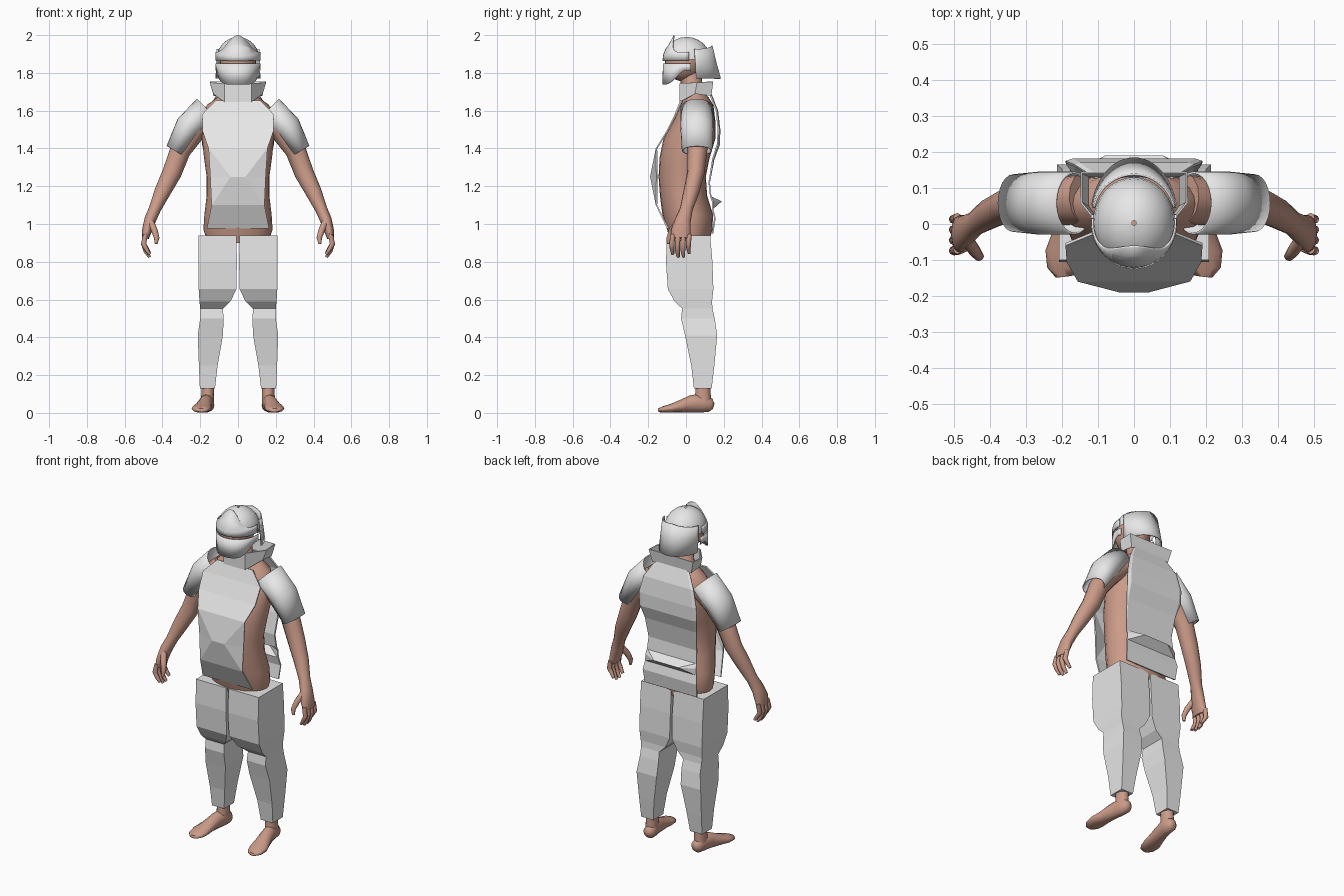
import bpy
from math import sin, cos, pi, radians
from mathutils import Vector

cube = bpy.data.objects.get("Cube")
if cube:
    bpy.data.objects.remove(cube, do_unlink=True)


def material(name, rgb):
    m = bpy.data.materials.new(name)
    m.use_nodes = True
    m.diffuse_color = (*rgb, 1)
    m.node_tree.nodes["Principled BSDF"].inputs["Base Color"].default_value = (*rgb, 1)
    return m


steel = material("steel grey", (0.8, 0.8, 0.8))
skin = material("skin", (0.6, 0.33, 0.25))


def loft(name, rings, mat, closed=True, caps=False, smooth=None, thick=0, subdiv=0):
    """Skin a list of equal-length point rings."""
    n = len(rings[0])
    verts = [p for r in rings for p in r]
    faces = []
    for i in range(len(rings) - 1):
        for j in range(n if closed else n - 1):
            k = (j + 1) % n
            faces.append((i * n + j, i * n + k, (i + 1) * n + k, (i + 1) * n + j))
    if caps:
        faces += [tuple(reversed(range(n))), tuple(range(len(verts) - n, len(verts)))]
    mesh = bpy.data.meshes.new(name)
    mesh.from_pydata(verts, [], faces)
    mesh.materials.append(mat)
    mesh.validate()
    ob = bpy.data.objects.new(name, mesh)
    bpy.context.collection.objects.link(ob)
    bpy.ops.object.select_all(action='DESELECT')
    bpy.context.view_layer.objects.active = ob
    ob.select_set(True)
    bpy.ops.object.mode_set(mode='EDIT')
    bpy.ops.mesh.select_all(action='SELECT')
    bpy.ops.mesh.normals_make_consistent(inside=False)
    bpy.ops.object.mode_set(mode='OBJECT')
    if smooth:
        bpy.ops.object.shade_smooth_by_angle(angle=radians(smooth))
    if thick:
        mod = ob.modifiers.new("Thickness", 'SOLIDIFY')
        mod.thickness, mod.offset = thick, -1
    if subdiv:
        mod = ob.modifiers.new("Rounding", 'SUBSURF')
        mod.levels = mod.render_levels = subdiv
    return ob


def tube(name, path, mat, n=12, side=Vector((0, 1, 0)), **kw):
    """Elliptical tube; path entries are x, y, z, radius across, radius along side."""
    pts = [Vector(p[:3]) for p in path]
    rings = []
    for i, p in enumerate(path):
        t = (pts[min(i + 1, len(pts) - 1)] - pts[max(i - 1, 0)]).normalized()
        u = t.cross(side).normalized()
        v = u.cross(t).normalized()
        rings.append([pts[i] + u * p[3] * cos(2 * pi * j / n) + v * p[4] * sin(2 * pi * j / n)
                      for j in range(n)])
    return loft(name, rings, mat, **kw)


def plate(name, rows):
    """Four-column armour plate; rows are z, half width, edge y, inner half width, inner y."""
    rings = [[(-w, ye, z), (-c, yc, z), (c, yc, z), (w, ye, z)] for z, w, ye, c, yc in rows]
    return loft(name, rings, steel, closed=False, thick=0.008)


def arc(name, rows, a0, a1, n=24):
    """Curved helmet plate; rows are functions of angle giving a point."""
    angles = [radians(a0 + (a1 - a0) * j / n) for j in range(n + 1)]
    return loft(name, [[f(a) for a in angles] for f in rows], steel,
                closed=False, smooth=35, thick=0.006)


# Torso and neck: z, half width, front y, back y
torso = [(0.90, .16, -.08, .12), (0.97, .183, -.10, .14), (1.05, .178, -.125, .143),
         (1.15, .166, -.138, .112), (1.25, .166, -.145, .105), (1.35, .18, -.14, .125),
         (1.45, .19, -.12, .155), (1.55, .19, -.065, .155), (1.63, .165, -.03, .145),
         (1.67, .11, -.01, .12), (1.70, .065, -.02, .09), (1.82, .06, -.04, .08)]
loft("torso", [[(w * cos(a), (f + b) / 2 + (b - f) / 2 * sin(a), z)
                for a in [2 * pi * j / 24 for j in range(24)]] for z, w, f, b in torso],
     skin, caps=True, smooth=60)

# Head
bpy.ops.mesh.primitive_uv_sphere_add(segments=24, ring_count=14, location=(0, -.012, 1.855))
head = bpy.context.object
head.name = "head"
head.scale = (.095, .1, .1)
head.data.materials.append(skin)
bpy.ops.object.shade_smooth()

# Breastplate and backplate
plate("breastplate", [
    (1.655, .117, -.03, .11, -.03), (1.58, .19, -.06, .18, -.06), (1.49, .187, -.105, .18, -.105),
    (1.40, .156, -.16, .154, -.16), (1.25, .147, -.157, .04, -.19), (1.10, .14, -.16, .138, -.16),
    (0.975, .165, -.1, .163, -.1)])
plate("backplate", [
    (1.69, .11, .13, .10, .135), (1.60, .165, .165, .15, .17), (1.50, .19, .175, .17, .182),
    (1.42, .19, .17, .17, .18), (1.34, .172, .145, .165, .15), (1.22, .16, .127, .155, .127),
    (1.145, .165, .135, .16, .135), (1.12, .168, .145, .08, .19), (1.08, .17, .145, .165, .145),
    (1.03, .178, .157, .175, .157), (0.95, .172, .145, .17, .145)])

# Flared collar band
half = [(.07, -.03, 1.645, 1.745), (.125, .05, 1.69, 1.75), (.125, .13, 1.68, 1.755)]
loop = half + [(-x, y, a, b) for x, y, a, b in reversed(half)]
loft("collar", [[(x, y, a) for x, y, a, b in loop],
                [(x * (1.15 if y > 0 else 1), y + .01 * (y > 0), b) for x, y, a, b in loop]],
     steel, thick=0.006)

# Helmet: skull dome, neck guard, lower visor, pointed brow
dome = [[(.114 * cos(t) * cos(a), .003 + .127 * cos(t) * sin(a), 1.87 + .12 * sin(t))
         for a in [2 * pi * j / 32 for j in range(32)]]
        for t in [radians(d) for d in (0, 15, 30, 45, 60, 75, 87)]]
skull = loft("helmet_dome", dome, steel, smooth=50)
skull.data.polygons[0].use_smooth = True
arc("neck_guard", [lambda a: (.117 * cos(a), .02 + .12 * sin(a), 1.945 - .02 * abs(cos(a))),
                   lambda a: (.119 * cos(a), .02 + .14 * sin(a), 1.86),
                   lambda a: (.121 * cos(a), .02 + .165 * sin(a), 1.77)], 12, 168)
arc("lower_visor", [lambda a: (.12 * cos(a), .005 + .127 * sin(a), 1.85),
                    lambda a: (.118 * cos(a), .005 + .13 * sin(a),
                               1.738 + .075 * abs(cos(a)) ** 6)], 170, 370)
arc("brow_visor", [lambda a: (.12 * cos(a), .005 + .13 * sin(a), 1.865),
                   lambda a: (.12 * cos(a), .005 + .125 * sin(a), 1.895),
                   lambda a: (.118 * cos(a), .005 + (.12 - .05 * abs(sin(a)) ** 3) * sin(a),
                              1.91 + .09 * max(0, -sin(a)) ** 5)], 175, 365)

for s, label in ((1, "left"), (-1, "right")):
    def mx(path):
        return [(s * p[0], *p[1:]) for p in path]

    # Sleeve armour
    tube(label + "_sleeve", mx([(.165, .058, 1.61, .075, .0875), (.263, .058, 1.512, .072, .0875),
                                (.335, .058, 1.388, .05, .08)]),
         steel, n=24, smooth=25, thick=0.006)

    # Arm and hand
    tube(label + "_arm", mx([(.14, .07, 1.58, .06, .07), (.23, .06, 1.50, .065, .065),
                             (.305, .06, 1.39, .055, .052), (.35, .052, 1.27, .051, .046),
                             (.40, .028, 1.17, .043, .042), (.44, .002, 1.08, .032, .034),
                             (.466, -.016, 1.02, .031, .042), (.482, -.027, .965, .026, .052),
                             (.49, -.028, .925, .018, .05)]), skin, caps=True, smooth=60)
    for i in range(4):
        y = -.07 + .029 * i
        drop = (.015, 0, 0, .02)[i]
        tube(f"{label}_finger_{i + 1}",
             mx([(.49, y, .945, .012, .014), (.5, y - .004, .895, .014, .013),
                 (.487, y - .004, .855 + drop, .012, .012), (.468, y, .825 + drop, .008, .008)]),
             skin, n=8, caps=True, smooth=60)
    tube(label + "_thumb", mx([(.462, -.045, 1.01, .018, .018), (.442, -.075, .965, .017, .017),
                               (.43, -.09, .925, .014, .013), (.434, -.094, .895, .008, .008)]),
         skin, n=8, caps=True, smooth=60)

    # Boxy leg armour: z, inner x, outer x, front y, back y
    rows = [(.94, .008, .208, -.1, .128), (.80, .006, .208, -.106, .14), (.655, .008, .208, -.096, .145),
            (.59, .04, .204, -.06, .138), (.552, .08, .2, -.02, .14), (.50, .076, .2, -.026, .152),
            (.41, .08, .213, -.005, .165), (.25, .108, .207, .028, .15), (.13, .122, .202, .042, .136)]
    loft(label + "_leg_armour", [[(s * a, f, z), (s * b, f, z), (s * b, r, z), (s * a, r, z)]
                                 for z, a, b, f, r in rows], steel, caps=True)

    # Ankle and foot
    tube(label + "_ankle", mx([(.16, .09, .2, .035, .04), (.16, .09, .11, .034, .04),
                               (.162, .088, .04, .034, .048)]), skin, caps=True, smooth=60)
    tube(label + "_foot", mx([(.155, .145, .035, .016, .016), (.157, .13, .04, .032, .036),
                              (.162, .085, .052, .036, .05), (.172, .03, .048, .037, .046),
                              (.183, -.03, .034, .044, .033), (.193, -.08, .024, .053, .023),
                              (.195, -.12, .018, .046, .017), (.192, -.145, .014, .026, .01)]),
         skin, side=Vector((0, 0, 1)), caps=True, smooth=70)
